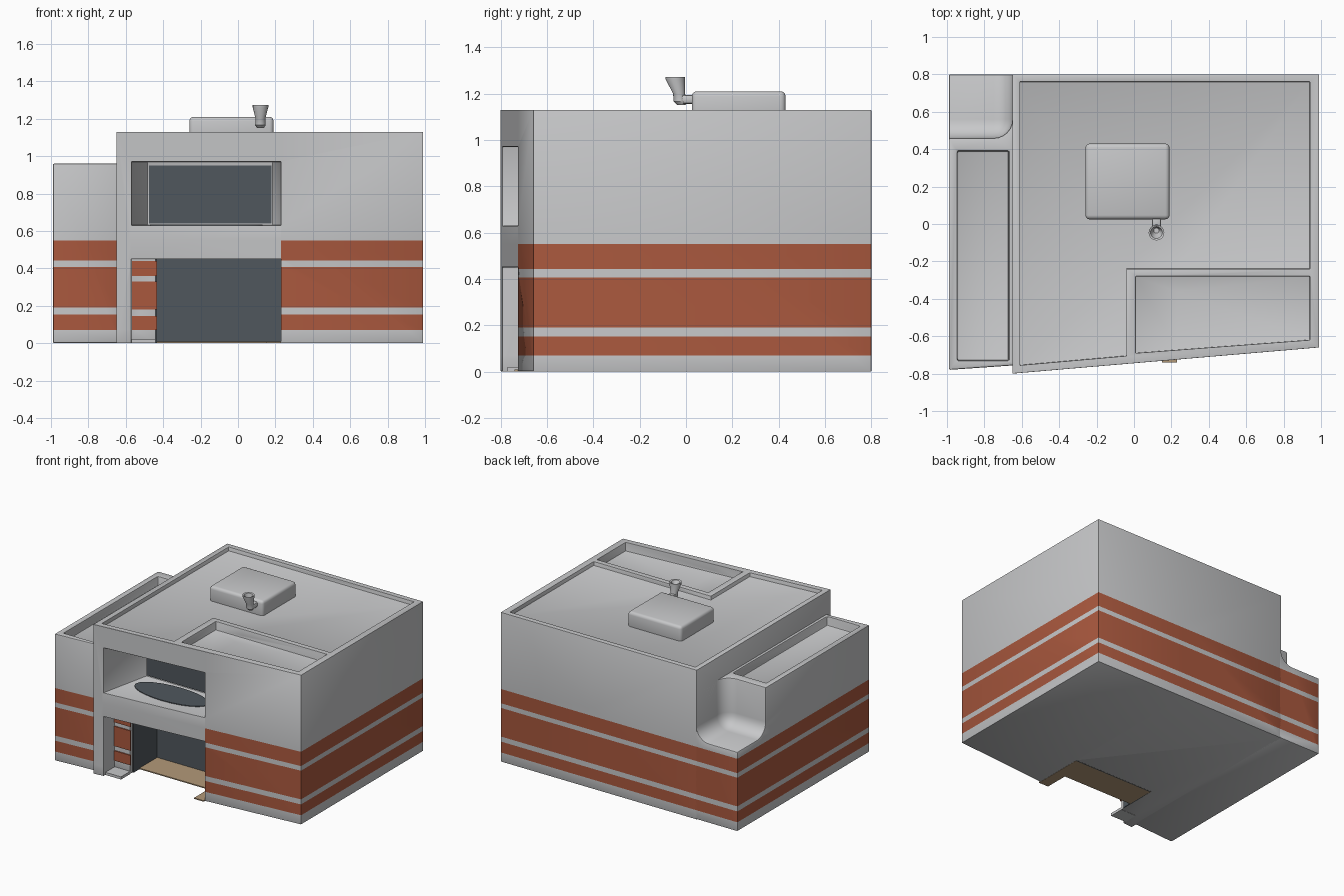
import bpy, bmesh, math
from mathutils import Vector

if "Cube" in bpy.data.objects:
    bpy.data.objects.remove(bpy.data.objects["Cube"])


def material(name, rgb):
    m = bpy.data.materials.new(name)
    m.diffuse_color = (*rgb, 1)
    m.use_nodes = True
    m.node_tree.nodes["Principled BSDF"].inputs["Base Color"].default_value = m.diffuse_color
    return m


GREY = material("pale_grey_wall", (0.57, 0.575, 0.585))
RUST = material("rust_red_stripe", (0.40, 0.098, 0.048))
GLASS = material("dark_glass", (0.08, 0.095, 0.11))
TAN = material("tan_floor", (0.45, 0.32, 0.19))
BANDS = [(0.07, 0.152), (0.19, 0.407), (0.442, 0.55)]


def add(name, bm, *mats):
    bmesh.ops.recalc_face_normals(bm, faces=bm.faces)
    me = bpy.data.meshes.new(name)
    bm.to_mesh(me)
    bm.free()
    for m in mats:
        me.materials.append(m)
    ob = bpy.data.objects.new(name, me)
    bpy.context.collection.objects.link(ob)
    return ob


def prism(name, pts, z0, z1, *mats, bevel=0, seg=2):
    """Vertical prism over a footprint outline."""
    bm = bmesh.new()
    face = bm.faces.new([bm.verts.new((x, y, z0)) for x, y in pts])
    ext = bmesh.ops.extrude_face_region(bm, geom=[face])["geom"]
    top = [v for v in ext if isinstance(v, bmesh.types.BMVert)]
    bmesh.ops.translate(bm, verts=top, vec=(0, 0, z1 - z0))
    bmesh.ops.recalc_face_normals(bm, faces=bm.faces)
    if bevel:
        bmesh.ops.bevel(bm, geom=bm.edges[:], offset=bevel, segments=seg,
                        profile=0.5, affect='EDGES')
    return add(name, bm, *mats)


def box(name, x0, x1, y0, y1, z0, z1, *mats, **kw):
    return prism(name, [(x0, y0), (x1, y0), (x1, y1), (x0, y1)], z0, z1, *mats, **kw)


def carve_and_paint(ob, cutters, painted, x_cut=None):
    """Cut the openings, soften edges, then colour the stripe bands by height."""
    for c in cutters:
        mod = ob.modifiers.new("cut", 'BOOLEAN')
        mod.object, mod.operation, mod.solver = c, 'DIFFERENCE', 'EXACT'
    bev = ob.modifiers.new("soft", 'BEVEL')
    bev.width, bev.segments, bev.limit_method = 0.009, 2, 'ANGLE'
    bev.angle_limit = math.radians(40)
    bpy.context.view_layer.update()
    bm = bmesh.new()
    bm.from_object(ob, bpy.context.evaluated_depsgraph_get())
    ob.modifiers.clear()
    for c in cutters:
        bpy.data.objects.remove(c)
    bmesh.ops.triangulate(bm, faces=bm.faces)
    planes = [((0, 0, z), (0, 0, 1)) for b in BANDS for z in b]
    if x_cut is not None:
        planes.append(((x_cut, 0, 0), (1, 0, 0)))
    for co, no in planes:
        bmesh.ops.bisect_plane(bm, geom=bm.verts[:] + bm.edges[:] + bm.faces[:],
                               plane_co=co, plane_no=no, dist=1e-5)
    bm.normal_update()
    for f in bm.faces:
        c = f.calc_center_median()
        in_band = any(a < c.z < b for a, b in BANDS)
        f.material_index = int(in_band and abs(f.normal.z) < 0.5 and painted(c))
    bm.to_mesh(ob.data)
    bm.free()


# Main block: slanted front, balcony recess, entrance recess, sunken roof and pit
main = prism("main_block", [(-0.65, -0.80), (0.99, -0.66), (0.99, 0.80), (-0.65, 0.80)],
             0, 1.13, GREY, RUST)
carve_and_paint(main, [
    prism("cut_balcony", [(-0.57, -0.95), (-0.57, -0.79), (-0.485, -0.40), (0.185, -0.40),
                          (0.23, -0.72), (0.23, -0.95)], 0.63, 0.97),
    prism("cut_entrance", [(-0.57, -0.95), (-0.57, -0.66), (-0.44, -0.66), (-0.44, -0.34),
                           (0.23, -0.34), (0.23, -0.95)], -0.2, 0.45),
    prism("cut_roof", [(-0.61, -0.755), (-0.04, -0.705), (-0.04, -0.24), (0.94, -0.24),
                       (0.94, 0.76), (-0.61, 0.76)], 1.10, 1.4),
    prism("cut_pit", [(0.01, -0.69), (0.94, -0.62), (0.94, -0.28), (0.01, -0.28)], 1.065, 1.4),
], lambda c: c.x > 0.975 or c.y > 0.785 or (c.x > 0.23 and c.y < -0.645), 0.23)

# Left wing: sunken roof and rounded low terrace at the back corner
wing = prism("left_wing", [(-0.99, -0.78), (-0.63, -0.755), (-0.63, 0.80), (-0.99, 0.80)],
             0, 0.96, GREY, RUST)
carve_and_paint(wing, [
    box("cut_terrace", -1.4, -0.65, 0.46, 1.3, 0.60, 1.5, bevel=0.1, seg=6),
    box("cut_wing_roof", -0.945, -0.67, -0.73, 0.39, 0.89, 1.4),
], lambda c: True)

# Window, balcony floor patch, entrance glazing
box("balcony_window", -0.475, 0.18, -0.408, -0.399, 0.64, 0.95, GLASS)
patch = [(-0.17 + 0.30 * math.cos(a), -0.55 + 0.12 * math.sin(a))
         for a in (math.tau * i / 24 for i in range(24))]
prism("balcony_floor_patch", patch, 0.629, 0.635, GLASS)
box("entrance_door", -0.44, 0.23, -0.348, -0.339, 0.0, 0.45, GLASS)
box("entrance_side_glass", -0.441, -0.433, -0.63, -0.345, 0.0, 0.45, GLASS)

# Entrance floor, ledge and striped side panel
box("entrance_floor", -0.44, 0.23, -0.56, -0.34, 0.0, 0.008, TAN)
box("entrance_floor_edge", 0.15, 0.23, -0.74, -0.56, 0.0, 0.008, TAN)
box("entrance_ledge", -0.57, -0.44, -0.77, -0.66, 0.0, 0.02, GREY)
for i, (z0, z1) in enumerate([(0.07, 0.145), (0.18, 0.33), (0.36, 0.44)]):
    box(f"entrance_panel_stripe_{i + 1}", -0.568, -0.433, -0.668, -0.659, z0, z1, RUST)

# Rooftop housing
box("roof_housing", -0.26, 0.19, 0.025, 0.43, 1.07, 1.21, GREY, bevel=0.022, seg=3)

# Flared vent: stacked rings, with an elbow into the housing
bm = bmesh.new()
rings = []
for r, z, y in [(0.018, 1.15, -0.02), (0.028, 1.165, -0.025), (0.026, 1.20, -0.03),
                (0.042, 1.262, -0.046), (0.042, 1.272, -0.046), (0.032, 1.268, -0.046),
                (0.014, 1.22, -0.035)]:
    rings.append([bm.verts.new((0.12 + r * math.cos(math.tau * k / 16),
                                y + r * math.sin(math.tau * k / 16), z)) for k in range(16)])
for a, b in zip(rings, rings[1:]):
    for k in range(16):
        n = (k + 1) % 16
        bm.faces.new((a[k], a[n], b[n], b[k]))
bm.faces.new(rings[0])
bm.faces.new(rings[-1])
add("vent_funnel", bm, GREY)
box("vent_elbow", 0.095, 0.145, -0.03, 0.05, 1.155, 1.195, GREY, bevel=0.012)

# Smooth the rounded edges, keep corners sharp
bpy.ops.object.select_all(action='DESELECT')
for ob in bpy.context.scene.objects:
    ob.select_set(True)
bpy.context.view_layer.objects.active = main
bpy.ops.object.shade_smooth_by_angle(angle=math.radians(35))
